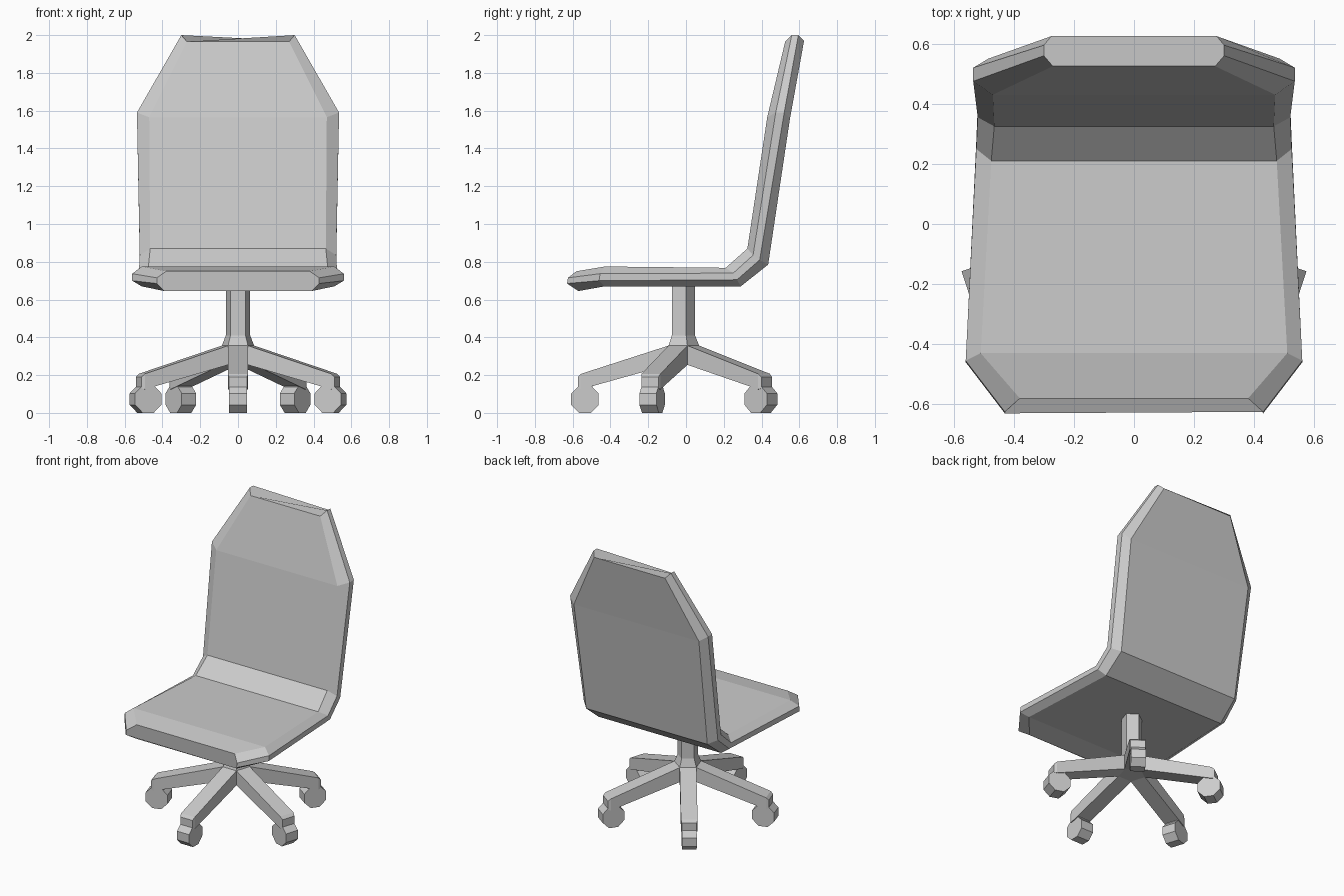
import bpy, bmesh, math
from mathutils import Matrix, Vector

if "Cube" in bpy.data.objects:
    bpy.data.objects.remove(bpy.data.objects["Cube"])

CENTRE = Vector((0, -0.02, 0))


def loft(name, rings, matrix=Matrix()):
    """Skin equal-length rings of points and cap both ends."""
    bm = bmesh.new()
    rows = [[bm.verts.new(matrix @ Vector(p)) for p in r] for r in rings]
    n = len(rows[0])
    for a, b in zip(rows, rows[1:]):
        for i in range(n):
            j = (i + 1) % n
            bm.faces.new((a[i], a[j], b[j], b[i]))
    bm.faces.new(rows[0])
    bm.faces.new(rows[-1])
    bmesh.ops.recalc_face_normals(bm, faces=bm.faces)
    mesh = bpy.data.meshes.new(name)
    bm.to_mesh(mesh)
    bm.free()
    ob = bpy.data.objects.new(name, mesh)
    bpy.context.collection.objects.link(ob)
    return ob


def polygon(sides, radius, start):
    return [(radius * math.cos(start + math.tau * i / sides),
             radius * math.sin(start + math.tau * i / sides)) for i in range(sides)]


def rect(x, half, z0, z1):
    return [(x, -half, z0), (x, half, z0), (x, half, z1), (x, -half, z1)]


# Seat and backrest: bevelled section (half width, y, z) from sitting face to underside
stations = [
    [(.38, -.58, .75), (.43, -.625, .715), (.43, -.63, .685), (.39, -.57, .645)],
    [(.51, -.43, .775), (.56, -.455, .737), (.56, -.46, .70), (.51, -.43, .67)],
    [(.475, .21, .768), (.525, .25, .74), (.525, .27, .705), (.475, .29, .67)],
    [(.465, .325, .87), (.52, .355, .835), (.52, .39, .81), (.47, .435, .785)],
    [(.47, .43, 1.565), (.535, .475, 1.59), (.535, .52, 1.59), (.485, .55, 1.555)],
    [(.27, .525, 1.965), (.30, .56, 2.0), (.30, .595, 2.0), (.275, .625, 1.97)],
]
loft("seat_and_back", [s + [(-w, y, z) for w, y, z in reversed(s)] for s in stations])

# Five-sided column flaring into the hub
column = [(.068, .69), (.068, .41), (.09, .355), (.09, .255)]
loft("column", [[(x, y, z) for x, y in polygon(5, r, math.radians(-54))] for r, z in column],
     Matrix.Translation(CENTRE))

# Five legs, each with a caster
for k in range(5):
    m = Matrix.Translation(CENTRE) @ Matrix.Rotation(math.radians(-90 + 72 * k), 4, 'Z')
    loft(f"leg_{k + 1}", [rect(.07, .053, .255, .357), rect(.535, .053, .125, .207),
                          rect(.553, .047, .13, .19)], m)
    loft(f"caster_neck_{k + 1}", [rect(.475, .04, .09, .165), rect(.535, .04, .09, .165)], m)
    ring = polygon(8, .073 / math.cos(math.pi / 8), math.pi / 8)
    loft(f"wheel_{k + 1}", [[(.515 + x, s, .073 + z) for x, z in ring] for s in (-.047, .047)], m)
